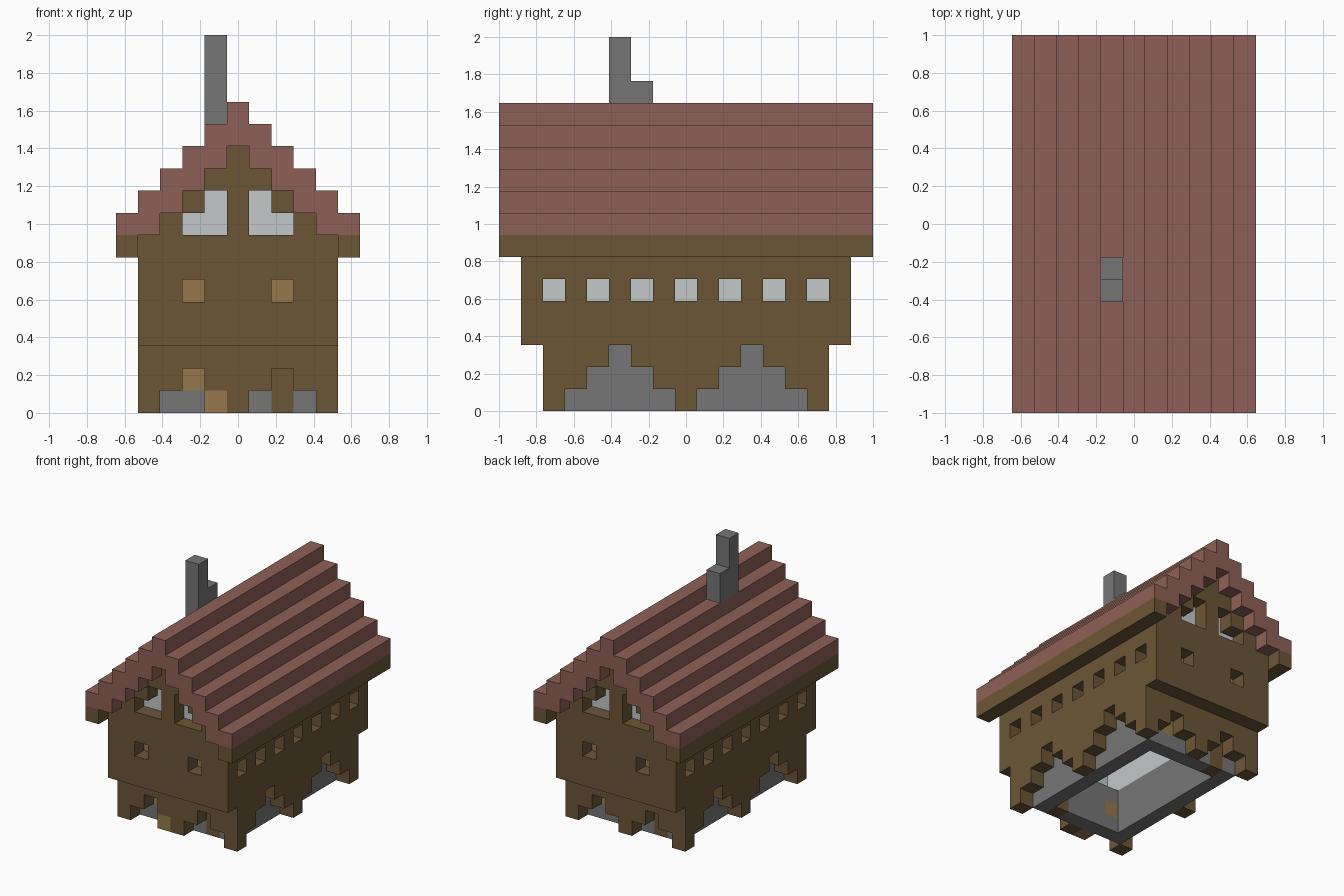
import bpy
import bmesh
from mathutils import Vector

U = 2 / 17  # edge length of one block

if "Cube" in bpy.data.objects:
    bpy.data.objects.remove(bpy.data.objects["Cube"], do_unlink=True)


def material(name, rgb):
    mat = bpy.data.materials.new(name)
    mat.use_nodes = True
    mat.diffuse_color = (*rgb, 1)
    bsdf = mat.node_tree.nodes["Principled BSDF"]
    bsdf.inputs["Base Color"].default_value = (*rgb, 1)
    bsdf.inputs["Roughness"].default_value = 0.9
    return mat


timber = material("dark timber", (0.15, 0.092, 0.037))
tan = material("tan wood", (0.30, 0.19, 0.07))
stone = material("grey stone", (0.18, 0.18, 0.18))
plaster = material("pale plaster", (0.55, 0.58, 0.58))
tiles = material("red roof tiles", (0.27, 0.118, 0.093))


def span(a, b):
    return range(a, b + 1)


def box(xs, ys, zs):
    """All block cells in a range of columns, rows and levels."""
    return {(x, y, z) for x in span(*xs) for y in span(*ys) for z in span(*zs)}


def ring(hx, hy, zs):
    """Hollow rectangular wall, one block thick."""
    return box((-hx, hx), (-hy, hy), zs) - box((1 - hx, hx - 1), (1 - hy, hy - 1), zs)


def gable(y):
    """Stepped triangle of blocks that fills the end of the attic."""
    return {(x, y, z) for z in span(8, 11) for x in span(z - 11, 11 - z)}


# Lower storey: timber shell with stepped arches on every side
lower = ring(4, 6, (0, 2))
for s in (-1, 1):
    for c in (-3, 3):
        for z in range(3):
            lower -= box((4 * s, 4 * s), (c - 2 + z, c + 2 - z), (z, z))
    for c in (-2, 2):
        for z in range(2):
            lower -= box((c - 1 + z, c + 1 - z), (6 * s, 6 * s), (z, z))

# Stone lining behind the arches, with a small window and a door at each end
low_windows = {(-2, -5, 1), (2, 5, 1)}
doors = box((2, 2), (-5, -5), (0, 1)) | box((-2, -2), (5, 5), (0, 1))
lining = ring(3, 5, (0, 2)) - low_windows - doors

# Upper storey: overhanging timber shell with rows of square windows
upper = ring(4, 7, (3, 7))
upper -= {(x, y, 5) for x in (-4, 4) for y in range(-6, 7, 2)}
upper -= {(x, y, 5) for x in (-2, 2) for y in (-7, 7)}
shutters = {(x, y, 5) for x in (-2, 2) for y in (-6, 6)}
inner = ring(3, 6, (3, 7)) - shutters

# Attic ends with L-shaped windows, lined in plaster
gables = gable(-7) | gable(7)
gables -= {(x * s, y, z) for s in (-1, 1) for y in (-7, 7)
           for x, z in ((1, 8), (2, 8), (1, 9))}
inner |= gable(-6) | gable(6)

# Roof: stepped courses running the full length, with timber eaves
roof = set()
for x in span(-5, 5):
    top = 13 - abs(x)
    roof |= box((x, x), (-8, 8), (max(top - 1, 8), top))
eaves = box((-5, -5), (-8, 8), (7, 7)) | box((5, 5), (-8, 8), (7, 7))

# Chimney with a low shoulder
chimney = box((-1, -1), (-3, -3), (13, 16)) | box((-1, -1), (-2, -2), (13, 14))

parts = {
    "lower_walls": (lower, timber),
    "stone_lining": (lining, stone),
    "lower_windows": (low_windows, tan),
    "doors": (doors, timber),
    "doorstep_block": ({(-1, -6, 0)}, tan),
    "upper_walls": (upper, timber),
    "end_shutters": (shutters, tan),
    "inner_walls": (inner, plaster),
    "gable_walls": (gables, timber),
    "roof": (roof, tiles),
    "eaves": (eaves, timber),
    "chimney": (chimney, stone),
}
solid = set().union(*(cells for cells, _ in parts.values()))

AXES = [Vector(a) for a in ((1, 0, 0), (0, 1, 0), (0, 0, 1))]


def build(name, cells, mat):
    """Make one object from the exposed block faces of a part."""
    bm = bmesh.new()
    for cell in sorted(cells):
        centre = Vector(cell) + AXES[2] / 2
        for i, axis in enumerate(AXES):
            for sign in (-1, 1):
                n = axis * sign
                if tuple(int(c) for c in Vector(cell) + n) in solid:
                    continue
                a = AXES[(i + 1) % 3] / 2
                b = AXES[(i + 2) % 3] * sign / 2
                mid = centre + n / 2
                corners = (mid - a - b, mid + a - b, mid + a + b, mid - a + b)
                bm.faces.new([bm.verts.new(p * U) for p in corners])
    bmesh.ops.remove_doubles(bm, verts=bm.verts, dist=U / 100)
    mesh = bpy.data.meshes.new(name)
    bm.to_mesh(mesh)
    bm.free()
    mesh.materials.append(mat)
    bpy.context.collection.objects.link(bpy.data.objects.new(name, mesh))


for part, (part_cells, part_mat) in parts.items():
    build(part, part_cells, part_mat)
